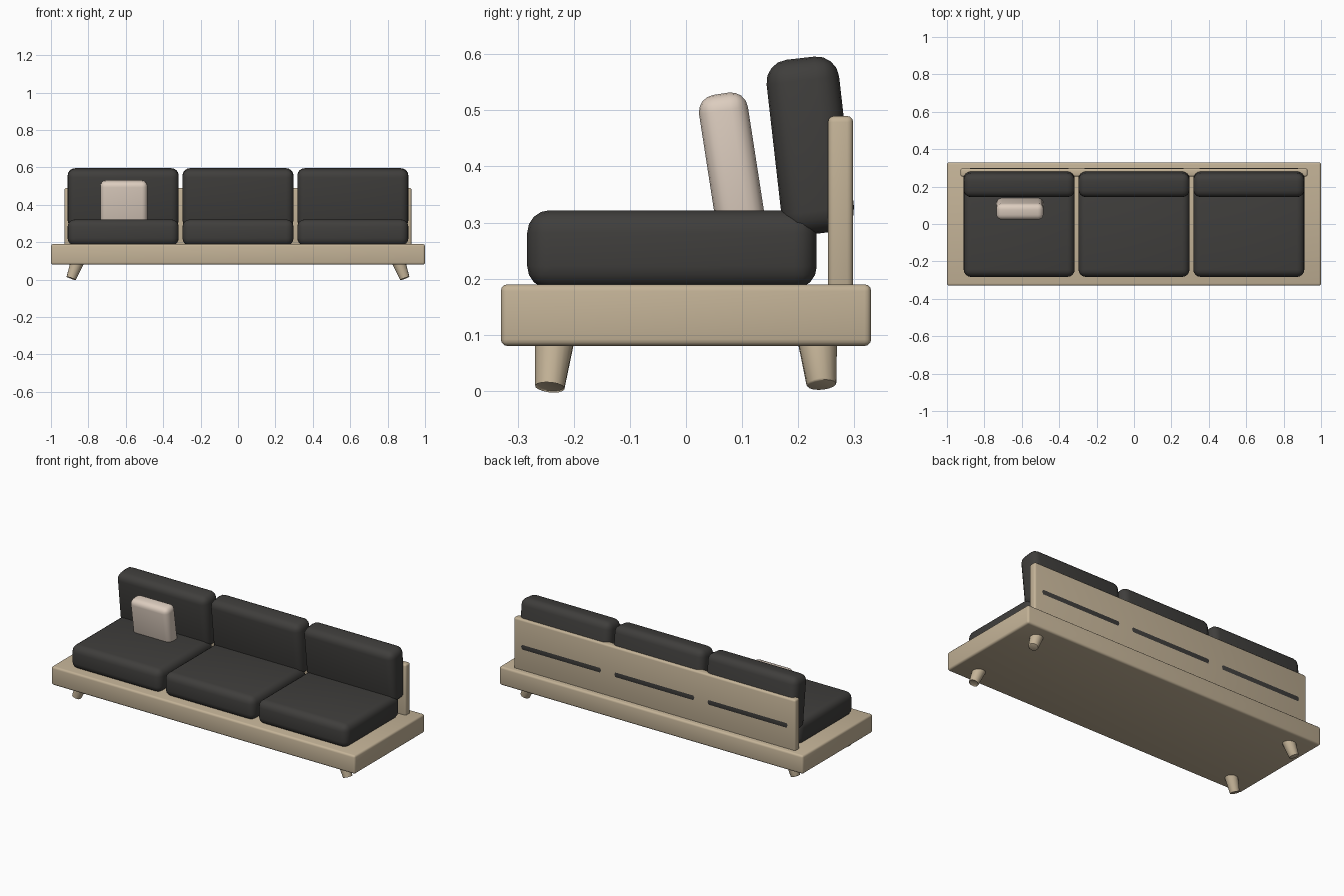
import bpy, bmesh
from math import radians
from mathutils import Vector, Matrix

if "Cube" in bpy.data.objects:
    bpy.data.objects.remove(bpy.data.objects["Cube"])


def material(name, rgb):
    m = bpy.data.materials.new(name)
    m.diffuse_color = (*rgb, 1)
    m.use_nodes = True
    m.node_tree.nodes["Principled BSDF"].inputs["Base Color"].default_value = m.diffuse_color
    return m


WOOD = material("wood", (0.55, 0.45, 0.31))
DARK = material("dark_fabric", (0.05, 0.048, 0.045))
PALE = material("pale_fabric", (0.72, 0.61, 0.52))


def finish(bm, name, mat, angle=40):
    mesh = bpy.data.meshes.new(name)
    bm.to_mesh(mesh)
    bm.free()
    ob = bpy.data.objects.new(name, mesh)
    bpy.context.collection.objects.link(ob)
    mesh.materials.append(mat)
    bpy.ops.object.select_all(action='DESELECT')
    ob.select_set(True)
    bpy.context.view_layer.objects.active = ob
    bpy.ops.object.shade_smooth_by_angle(angle=radians(angle))
    return ob


def rounded_box(name, centre, size, bevel, segments, mat, lean=0):
    bm = bmesh.new()
    bmesh.ops.create_cube(bm, size=1)
    bmesh.ops.scale(bm, vec=size, verts=bm.verts)
    bmesh.ops.bevel(bm, geom=bm.edges[:], offset=bevel, segments=segments,
                    profile=0.5, affect='EDGES')
    ob = finish(bm, name, mat)
    ob.location = centre
    ob.rotation_euler.x = radians(lean)
    return ob


def leg(name, sx, sy):
    # Tapered peg splayed outward from the platform
    foot = Vector((sx * 0.891, sy * 0.242, 0.010))
    top = Vector((sx * 0.859, sy * 0.234, 0.095))
    axis = top - foot
    bm = bmesh.new()
    bmesh.ops.create_cone(bm, cap_ends=True, segments=16, radius1=0.0265,
                          radius2=0.036, depth=axis.length)
    rot = axis.to_track_quat('Z', 'Y').to_matrix().to_4x4()
    bm.transform(Matrix.Translation((foot + top) / 2) @ rot)
    rim = [e for e in bm.edges if all((v.co - foot).length < 0.03 for v in e.verts)]
    bmesh.ops.bevel(bm, geom=rim, offset=0.004, segments=2, profile=0.5, affect='EDGES')
    finish(bm, name, mat=WOOD)


# Platform and back panel
rounded_box("platform", (0, 0, 0.135), (2, 0.66, 0.11), 0.012, 3, WOOD)
rounded_box("back_panel", (0, 0.2755, 0.335), (1.855, 0.045, 0.31), 0.011, 3, WOOD)

# Legs
for sx, side in ((-1, "left"), (1, "right")):
    for sy, end in ((-1, "front"), (1, "back")):
        leg(f"{end}_{side}_leg", sx, sy)

# Three seat cushions, each with a leaning back cushion
for i, side in enumerate(("left", "middle", "right")):
    x = (i - 1) * 0.614
    rounded_box(f"{side}_seat_cushion", (x, -0.025, 0.252), (0.594, 0.516, 0.14),
                0.04, 4, DARK)
    rounded_box(f"{side}_back_cushion", (x, 0.2215, 0.437), (0.594, 0.13, 0.314),
                0.04, 4, DARK, lean=6.5)

# Small throw pillow
rounded_box("throw_pillow", (-0.61, 0.081, 0.408), (0.252, 0.088, 0.246),
            0.03, 4, PALE, lean=8.8)
